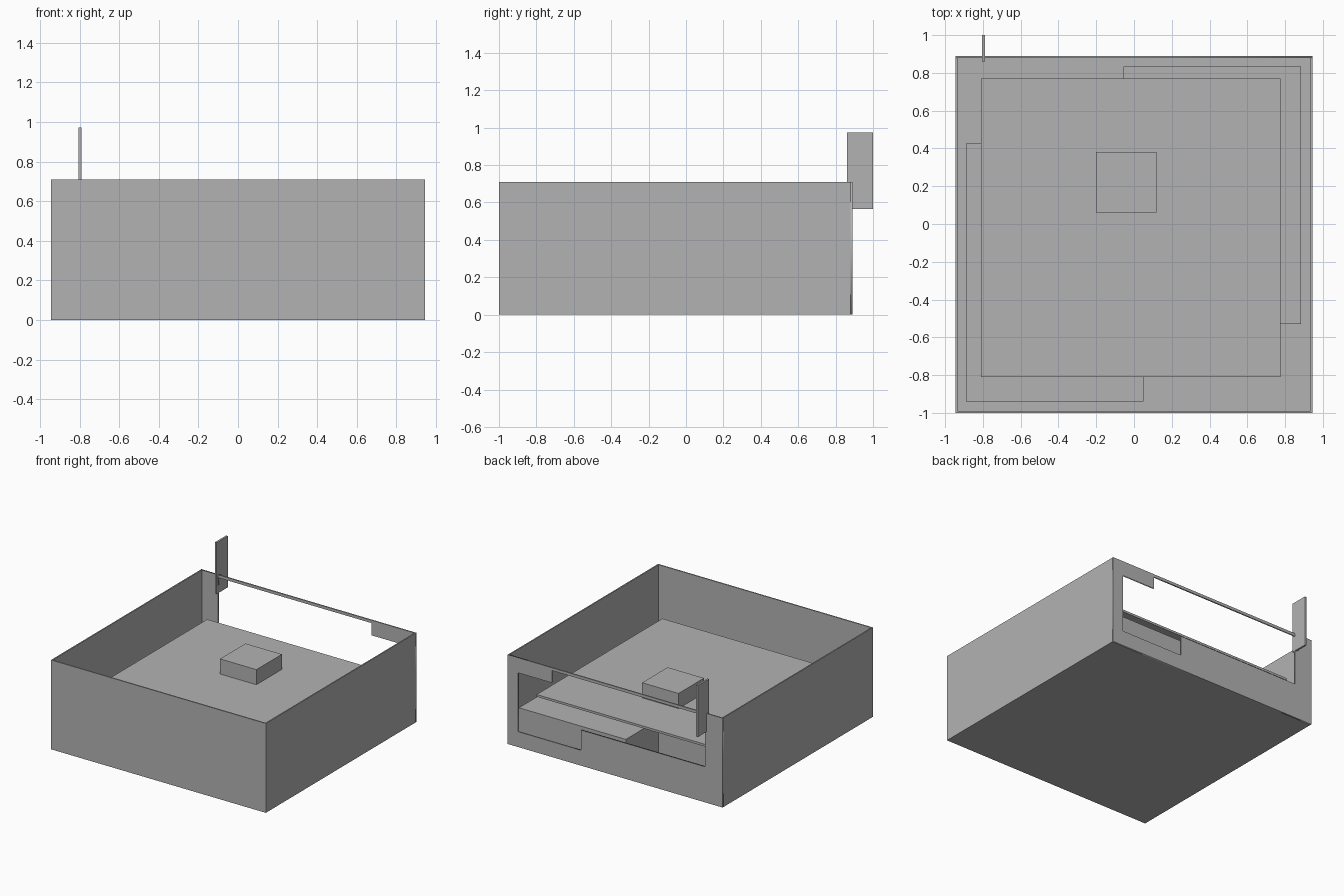
import bpy
from math import radians

cube = bpy.data.objects.get("Cube")
if cube:
    bpy.data.objects.remove(cube, do_unlink=True)

grey = bpy.data.materials.new("plain_grey")
grey.use_nodes = True
COLOUR = (0.45, 0.45, 0.45, 1)
grey.diffuse_color = COLOUR
for node in grey.node_tree.nodes:
    if node.type == 'BSDF_PRINCIPLED':
        node.inputs["Base Color"].default_value = COLOUR


def box(name, xs, ys, zs):
    """Axis-aligned box given by its limits on each axis."""
    bpy.ops.mesh.primitive_cube_add(size=1)
    ob = bpy.context.object
    ob.name = name
    ob.location = [(a + b) / 2 for a, b in (xs, ys, zs)]
    ob.scale = [b - a for a, b in (xs, ys, zs)]
    bpy.ops.object.transform_apply(location=True, rotation=True, scale=True)
    ob.data.materials.append(grey)
    return ob


def wall_with_opening(name, outlines, y, thickness):
    """Upright panel in the xz plane; later outlines become holes."""
    curve = bpy.data.curves.new(name, 'CURVE')
    curve.dimensions = '2D'
    curve.fill_mode = 'BOTH'
    curve.extrude = thickness / 2
    for points in outlines:
        spline = curve.splines.new('POLY')
        spline.points.add(len(points) - 1)
        for p, (x, z) in zip(spline.points, points):
            p.co = (x, z, 0, 1)
        spline.use_cyclic_u = True
    ob = bpy.data.objects.new(name, curve)
    bpy.context.collection.objects.link(ob)
    ob.rotation_euler.x = radians(90)
    ob.location.y = y
    bpy.ops.object.select_all(action='DESELECT')
    ob.select_set(True)
    bpy.context.view_layer.objects.active = ob
    bpy.ops.object.convert(target='MESH')
    ob = bpy.context.object
    ob.data.materials.clear()
    ob.data.materials.append(grey)
    return ob


# Open-topped case
W, FRONT, BACK, H, T = 0.945, -1.0, 0.89, 0.71, 0.01
box("case_floor", (-W + T, W - T), (FRONT + T, BACK - T), (0, T))
box("front_wall", (-W, W), (FRONT, FRONT + T), (0, H))
for side, name in ((1, "left_wall"), (-1, "right_wall")):
    xs = sorted((side * W, side * (W - T)))
    box(name, xs, (FRONT + T, BACK - T), (0, H))

# Back wall with its stepped opening
outer = [(-W, 0), (W, 0), (W, H), (-W, H)]
opening = [(-0.79, 0.283), (0.30, 0.283), (0.30, 0.122), (0.853, 0.122),
           (0.853, 0.59), (0.557, 0.59), (0.557, 0.687), (-0.79, 0.687)]
wall_with_opening("back_wall", [outer, opening], BACK - T / 2, T)

# Two overlapping blocks on the floor
box("back_left_block", (-0.055, 0.885), (-0.53, 0.835), (T, 0.283))
box("front_right_block", (-0.89, 0.05), (-0.94, 0.425), (T, 0.282))

# Raised plate carrying a small box
box("plate", (-0.81, 0.775), (-0.81, 0.77), (0.375, 0.393))
box("small_box", (-0.2, 0.12), (0.06, 0.38), (0.393, 0.513))

# Upright fin at the back
box("upright_fin", (-0.805, -0.79), (0.86, 1.0), (0.565, 0.973))
